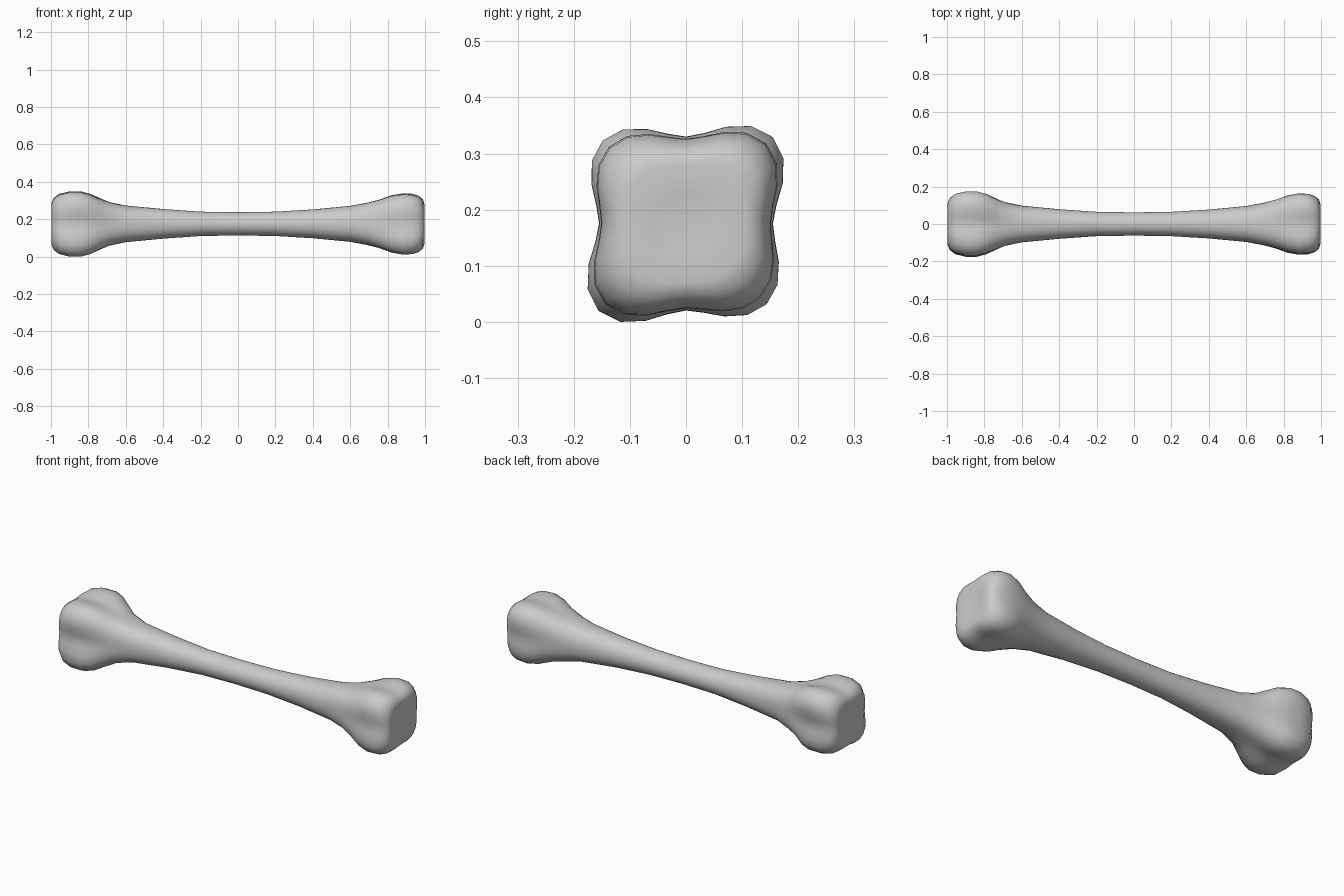
import bpy, bmesh, math

SIDES = 32
CZ = 0.172

# (x, radius on the axes, radius on the diagonals)
SECTIONS = [
    (-0.985, 0.055, 0.060), (-0.998, 0.105, 0.125), (-0.985, 0.132, 0.165),
    (-0.955, 0.149, 0.196), (-0.90, 0.155, 0.214), (-0.84, 0.154, 0.214),
    (-0.79, 0.146, 0.197), (-0.74, 0.133, 0.163), (-0.69, 0.117, 0.133),
    (-0.60, 0.098, 0.104), (-0.40, 0.079, 0.081), (-0.20, 0.065, 0.065),
    (0.00, 0.062, 0.062), (0.20, 0.065, 0.065), (0.40, 0.077, 0.078),
    (0.60, 0.096, 0.100), (0.69, 0.113, 0.123), (0.76, 0.130, 0.150),
    (0.82, 0.146, 0.181), (0.88, 0.151, 0.198), (0.93, 0.150, 0.195),
    (0.965, 0.142, 0.180), (0.988, 0.128, 0.155), (0.997, 0.105, 0.120),
    (0.988, 0.055, 0.060),
]
# Size of each knuckle, by quadrant of the cross-section
LOBES = [1.02, 0.98, 1.03, 0.95]


def ring(bm, x, axis, diag):
    verts = []
    for i in range(SIDES):
        a = 2 * math.pi * i / SIDES
        s = math.sin(2 * a) ** 2
        gain = LOBES[i * 4 // SIDES] if abs(x) > 0.7 else 1
        r = axis + (diag * gain - axis) * s
        verts.append(bm.verts.new((x, r * math.cos(a), CZ + r * math.sin(a))))
    return verts


# Bone: lofted shaft with four-lobed knuckles at both ends
bm = bmesh.new()
rings = [ring(bm, *s) for s in SECTIONS]
for a, b in zip(rings, rings[1:]):
    for i in range(SIDES):
        j = (i + 1) % SIDES
        bm.faces.new((a[i], a[j], b[j], b[i]))
bm.faces.new(rings[0])
bm.faces.new(rings[-1])
bmesh.ops.recalc_face_normals(bm, faces=bm.faces)

# Rest the bone on the ground
low = min(v.co.z for v in bm.verts)
for v in bm.verts:
    v.co.z -= low

mesh = bpy.data.meshes.new("bone")
bm.to_mesh(mesh)
bm.free()
mesh.shade_smooth()
bone = bpy.data.objects.new("bone", mesh)
bpy.context.collection.objects.link(bone)
